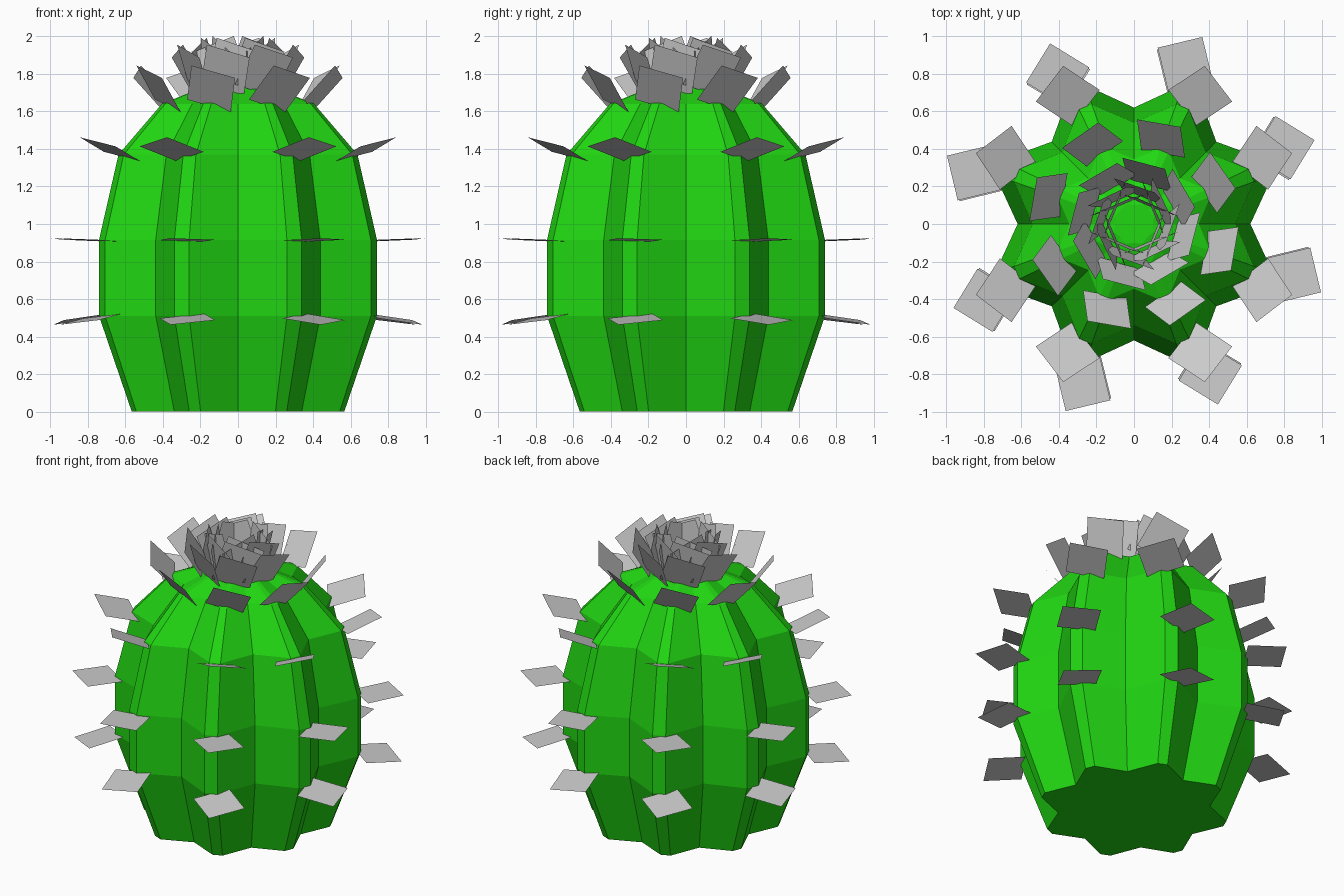
import bpy, bmesh
from math import sin, cos, radians
from mathutils import Vector

if "Cube" in bpy.data.objects:
    bpy.data.objects.remove(bpy.data.objects["Cube"])

RIBS = 8


def finish(bm, name, colour=None):
    mesh = bpy.data.meshes.new(name)
    bm.to_mesh(mesh)
    bm.free()
    obj = bpy.data.objects.new(name, mesh)
    bpy.context.collection.objects.link(obj)
    if colour:
        mat = bpy.data.materials.new(name + "_green")
        mat.diffuse_color = colour
        mat.use_nodes = True
        mat.node_tree.nodes["Principled BSDF"].inputs["Base Color"].default_value = mat.diffuse_color
        mesh.materials.append(mat)
    return obj


# Ribbed body: (height, ridge radius, valley radius)
profile = [(0, .60, .48), (.51, .785, .62), (.915, .785, .62), (1.37, .675, .54),
           (1.64, .43, .345), (1.72, .22, .18), (1.74, .11, .10)]
bm = bmesh.new()
rings = []
for z, ridge, valley in profile:
    ring = []
    for i in range(RIBS):
        for offset, r in ((0, valley), (19.4, ridge), (25.6, ridge)):
            a = radians(45 * i + offset)
            ring.append(bm.verts.new((r * cos(a), r * sin(a), z)))
    rings.append(ring)
n = len(rings[0])
for low, high in zip(rings, rings[1:]):
    for i in range(n):
        j = (i + 1) % n
        bm.faces.new((low[i], low[j], high[j], high[i]))
bm.faces.new(rings[0][::-1])
bm.faces.new(rings[-1])
finish(bm, "cactus_body", (.015, .67, .006, 1))


# Square spines on each ridge: base radius, base height, elevation, twist, alternate twist
def spine_ring(name, r, z, lift, twist, alternate, size=.245):
    bm = bmesh.new()
    e, up = radians(lift), Vector((0, 0, 1))
    for i in range(RIBS):
        a = radians(22.5 + 45 * i)
        t = radians(alternate if i % 2 else twist)
        radial = Vector((cos(a), sin(a), 0))
        side = Vector((-sin(a), cos(a), 0))
        slope = radial * cos(e) + up * sin(e)
        along = slope * cos(t) + side * sin(t)
        across = side * cos(t) - slope * sin(t)
        base = radial * r + up * z
        bm.faces.new([bm.verts.new(base + across * size * u + along * size * v)
                      for u, v in ((-.5, 0), (.5, 0), (.5, 1), (-.5, 1))])
    finish(bm, name)


spine_ring("lower_spines", .78, .51, -10, 36, 36)
spine_ring("middle_spines", .79, .91, 3, 36, 36)
spine_ring("upper_spines", .67, 1.36, 22, 32, -32)
spine_ring("shoulder_spines", .405, 1.63, 52, 20, 20)
spine_ring("crown_outer_spines", .22, 1.71, 65, 18, 18)
spine_ring("crown_middle_spines", .15, 1.725, 80, 18, 18)
spine_ring("crown_inner_spines", .12, 1.73, 87, 20, -20)
